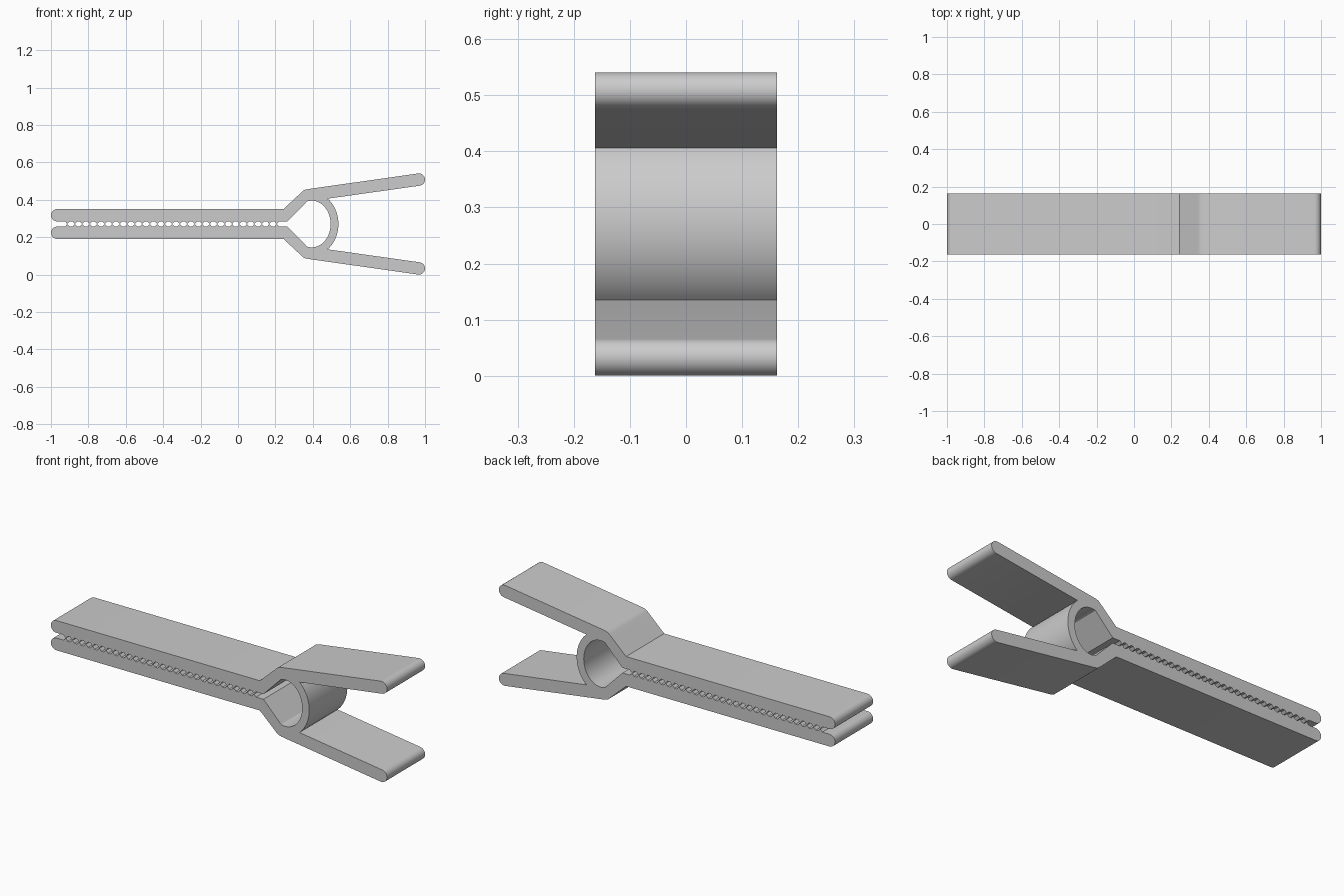
import bpy, bmesh
from math import sin, cos, radians

if "Cube" in bpy.data.objects:
    bpy.data.objects.remove(bpy.data.objects["Cube"])

HALF_W = 0.162      # half width along y
MID = 0.2705        # height of the mirror line between the two halves


def arc(cx, cz, rx, rz, a0, a1, n):
    return [(cx + rx * cos(radians(a0 + (a1 - a0) * i / n)),
             cz + rz * sin(radians(a0 + (a1 - a0) * i / n))) for i in range(n + 1)]


# Upper half outline, heights measured from the mirror line
half = arc(0.395, 0, 0.142, 0.168, 0, 53.7, 14)                 # spring ring, outside
half += arc(0.967, 0.2375, 0.033, 0.033, -82, 98, 14)           # handle tip
half += [(0.372, 0.1862), (0.359, 0.183), (0.349, 0.178), (0.341, 0.171)]  # shoulder
half += [(0.243, 0.080)]                                        # start of jaw
half += arc(-0.967, 0.047, 0.033, 0.033, 90, 270, 14)           # jaw tip

# Gripping teeth along the inner face of the jaw
pitch, root, tip = 0.04, 0.014, 0.002
for i in range(29):
    x = -0.925 + i * pitch
    half += [(x, root), (x + 0.009, tip + 0.002), (x + 0.013, tip),
             (x + 0.017, tip + 0.002), (x + 0.026, root)]
half += [(0.265, root)]
half += arc(0.395, 0, 0.100, 0.125, 105, 0, 24)                 # spring ring, inside

# Mirror to a closed outline and extrude across the width
outline = half + [(x, -z) for x, z in reversed(half[1:-1])]
bm = bmesh.new()
face = bm.faces.new([bm.verts.new((x, -HALF_W, MID + z)) for x, z in outline])
side = bmesh.ops.extrude_face_region(bm, geom=[face], use_keep_orig=True)
moved = [g for g in side["geom"] if isinstance(g, bmesh.types.BMVert)]
bmesh.ops.translate(bm, verts=moved, vec=(0, 2 * HALF_W, 0))
bmesh.ops.recalc_face_normals(bm, faces=bm.faces)

mesh = bpy.data.meshes.new("spring_clip")
bm.to_mesh(mesh)
bm.free()
clip = bpy.data.objects.new("spring_clip", mesh)
bpy.context.collection.objects.link(clip)
bpy.context.view_layer.objects.active = clip
clip.select_set(True)
bpy.ops.object.shade_smooth_by_angle(angle=radians(25))
